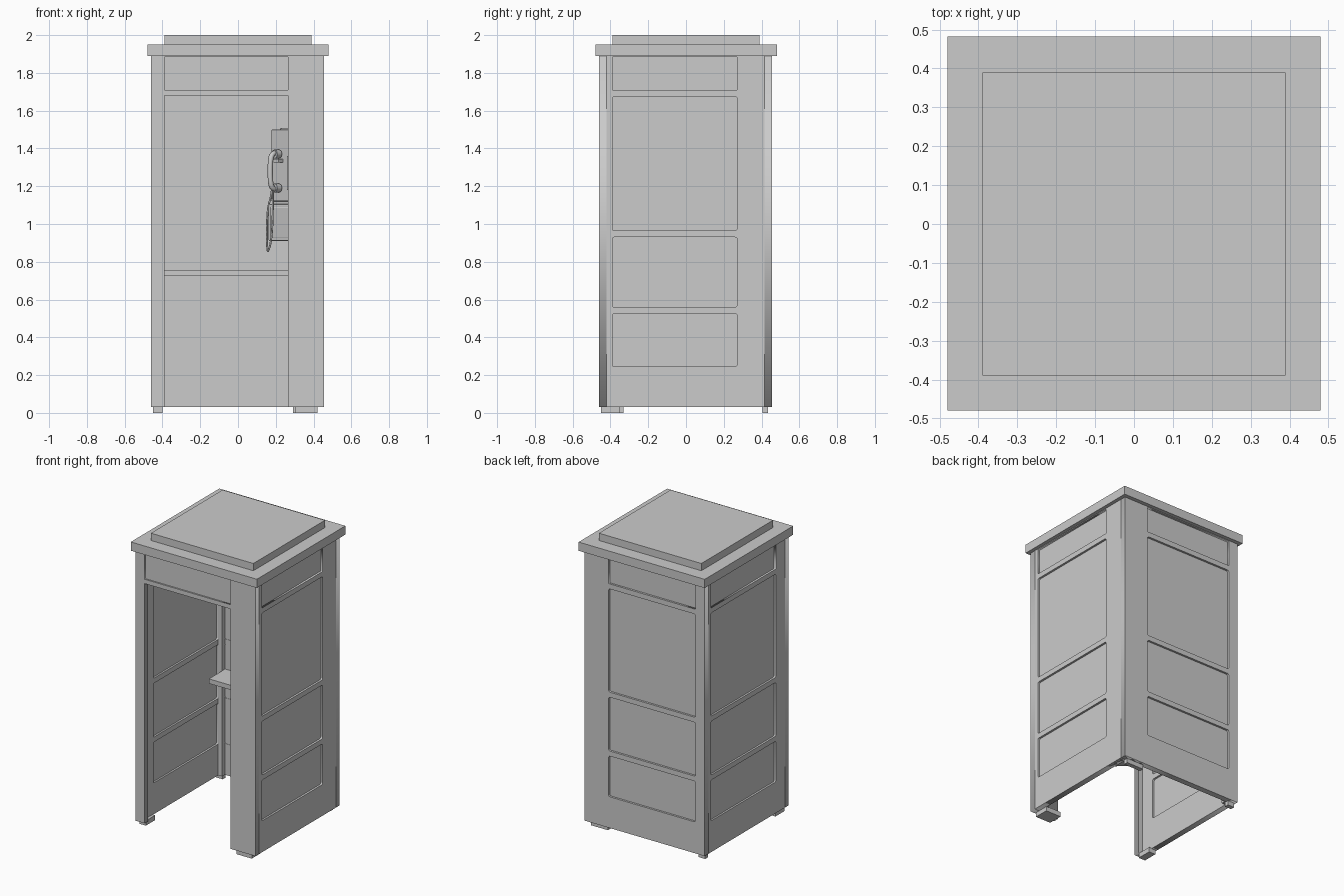
import bpy, bmesh, math
from mathutils import Matrix, Vector

if "Cube" in bpy.data.objects:
    bpy.data.objects.remove(bpy.data.objects["Cube"])

I = Matrix.Identity(4)


def finish(name, bm, mat=I, bevel=0.0):
    bmesh.ops.recalc_face_normals(bm, faces=bm.faces)
    me = bpy.data.meshes.new(name)
    bm.to_mesh(me)
    bm.free()
    ob = bpy.data.objects.new(name, me)
    bpy.context.collection.objects.link(ob)
    ob.matrix_world = mat
    if bevel:
        m = ob.modifiers.new("bevel", 'BEVEL')
        m.width, m.segments = bevel, 2
    return ob


def box(name, x, y, z, mat=I, bevel=0.0):
    bm = bmesh.new()
    bmesh.ops.create_cube(bm, size=1)
    for v in bm.verts:
        v.co = [(r[0] + r[1]) / 2 + c * (r[1] - r[0]) for r, c in zip((x, y, z), v.co)]
    return finish(name, bm, mat, bevel)


def prism(name, pts, z0, z1):
    bm = bmesh.new()
    f = bm.faces.new([bm.verts.new((x, y, z0)) for x, y in pts])
    top = bmesh.ops.extrude_face_region(bm, geom=[f])
    for v in top["geom"]:
        if isinstance(v, bmesh.types.BMVert):
            v.co.z = z1
    return finish(name, bm)


def rounded(u0, u1, z0, z1, r=0.01, n=3):
    pts = []
    for cu, cz, a in ((u1 - r, z1 - r, 0), (u0 + r, z1 - r, 90), (u0 + r, z0 + r, 180), (u1 - r, z0 + r, 270)):
        for i in range(n + 1):
            t = math.radians(a + 90 * i / n)
            pts.append((cu + r * math.cos(t), cz + r * math.sin(t)))
    return pts


def frame(name, outline, holes, thickness, mat):
    # flat filled outline with cut-outs, extruded to a wall
    cu = bpy.data.curves.new(name + "_profile", 'CURVE')
    cu.dimensions, cu.fill_mode, cu.extrude = '2D', 'BOTH', thickness / 2
    for pts in [outline] + holes:
        s = cu.splines.new('POLY')
        s.points.add(len(pts) - 1)
        for p, (u, z) in zip(s.points, pts):
            p.co = (u, z, 0, 1)
        s.use_cyclic_u = True
    tmp = bpy.data.objects.new(name + "_tmp", cu)
    bpy.context.collection.objects.link(tmp)
    bpy.context.view_layer.update()
    dg = bpy.context.evaluated_depsgraph_get()
    me = bpy.data.meshes.new_from_object(tmp.evaluated_get(dg))
    bpy.data.objects.remove(tmp)
    bm = bmesh.new()
    bm.from_mesh(me)
    bmesh.ops.remove_doubles(bm, verts=bm.verts, dist=1e-5)
    return finish(name, bm, mat)


def tube(name, pts, radius, mat=I, smooth_path=True):
    cu = bpy.data.curves.new(name, 'CURVE')
    cu.dimensions, cu.bevel_depth, cu.bevel_resolution = '3D', radius, 2
    cu.use_fill_caps, cu.resolution_u = True, 6
    s = cu.splines.new('NURBS' if smooth_path else 'POLY')
    s.points.add(len(pts) - 1)
    for p, c in zip(s.points, pts):
        p.co = (*c, 1)
    if smooth_path:
        s.order_u, s.use_endpoint_u = 3, True
    ob = bpy.data.objects.new(name, cu)
    bpy.context.collection.objects.link(ob)
    ob.matrix_world = mat
    return ob


def rect(u0, u1, z0, z1):
    return [(u0, z0), (u1, z0), (u1, z1), (u0, z1)]


Z0, Z1, T = 0.03, 1.89, 0.04
ROWS = [(0.245, 0.525), (0.56, 0.93), (0.965, 1.675)]
RX = math.radians(90)


def facing_y(y):
    return Matrix.Translation((0, y, 0)) @ Matrix.Rotation(RX, 4, 'X')


def facing_x(x):
    return Matrix.Translation((x, 0, 0)) @ Matrix.Rotation(RX, 4, 'Z') @ Matrix.Rotation(RX, 4, 'X')


def holes(u0, u1):
    return [rounded(u0, u1, a, b) for a, b in ROWS] + [rect(u0, u1, 1.71, 1.885)]


# front frame with open doorway and header
door = [(-0.46, Z0), (-0.39, Z0), (-0.39, 1.68), (0.265, 1.68), (0.265, Z0), (0.455, Z0), (0.455, Z1), (-0.46, Z1)]
frame("front_frame", door, [rect(-0.39, 0.265, 1.71, 1.885)], T, facing_y(-0.44))
box("front_header_panel", (-0.40, 0.275), (-0.45, -0.435), (1.70, 1.888))

# side and back frames with their inset panels
frame("right_frame", rect(-0.42, 0.415, Z0, Z1), holes(-0.39, 0.27), T, facing_x(0.435))
box("right_panel", (0.427, 0.441), (-0.40, 0.28), (0.23, 1.888))
frame("left_frame", rect(-0.42, 0.415, Z0, Z1), holes(-0.32, 0.385), T, facing_x(-0.44))
box("left_panel", (-0.447, -0.433), (-0.33, 0.395), (0.23, 1.888))
frame("back_frame", rect(-0.46, 0.455, Z0, Z1), holes(-0.39, 0.27), T, facing_y(0.435))
box("back_panel", (-0.40, 0.28), (0.417, 0.441), (0.23, 1.888))

# corner posts
prism("back_right_post", [(0.454, 0.27), (0.454, 0.454), (0.27, 0.454)], Z0, Z1)
prism("front_right_post", [(0.265, -0.42), (0.416, -0.42), (0.416, -0.34)], Z0, Z1)
box("back_left_post", (-0.42, -0.39), (0.385, 0.416), (Z0, Z1))

# roof
box("roof_slab", (-0.48, 0.48), (-0.48, 0.482), (Z1, 1.95))
box("roof_cap", (-0.39, 0.39), (-0.39, 0.39), (1.95, 2.0))

# feet
for name, x, y in (("front_right", (0.305, 0.42), (-0.45, -0.35)), ("front_left", (-0.45, -0.40), (-0.43, -0.33)),
                   ("back_right", (0.29, 0.42), (0.405, 0.435)), ("back_left", (-0.45, -0.40), (0.405, 0.435))):
    box(name + "_foot", x, y, (0, Z0 + 0.003))

# shelf along the back wall
box("shelf", (-0.39, 0.30), (0.24, 0.42), (0.725, 0.757))

# telephone, set diagonally in the back right corner
P = Matrix.Translation((0.33, 0.33, 0)) @ Matrix.Rotation(math.radians(-45), 4, 'Z')
box("phone_backplate", (-0.12, 0.12), (-0.03, 0.05), (0.915, 1.505), P)
box("phone_upper_body", (-0.125, 0.125), (-0.095, 0), (1.12, 1.5), P, 0.006)
box("phone_middle_band", (-0.115, 0.115), (-0.085, 0), (1.10, 1.12), P)
box("phone_lower_body", (-0.13, 0.13), (-0.11, 0), (0.91, 1.105), P, 0.006)
box("coin_door", (-0.11, 0.11), (-0.117, -0.10), (0.925, 1.09), P, 0.004)
box("dial_plate", (0.0, 0.105), (-0.101, -0.09), (1.18, 1.36), P)
for r in range(4):
    for c in range(3):
        x, z = 0.015 + c * 0.028, 1.20 + r * 0.036
        box(f"key_{r}_{c}", (x, x + 0.02), (-0.107, -0.10), (z, z + 0.024), P)
box("coin_slot", (0.04, 0.09), (-0.103, -0.09), (1.41, 1.46), P, 0.003)
box("handset_hook", (-0.075, -0.035), (-0.13, -0.09), (1.325, 1.345), P, 0.003)

# handset: curved grip and two cups
hx = -0.055
tube("handset_grip", [(hx, -0.135, 1.375), (hx, -0.165, 1.375), (hx, -0.172, 1.28),
                      (hx, -0.165, 1.185), (hx, -0.135, 1.185)], 0.014, P)
for name, z in (("ear", 1.37), ("mouth", 1.19)):
    tube(name + "piece", [(hx, -0.105, z), (hx, -0.14, z)], 0.024, P, False)

# hanging cord
tube("phone_cord", [(hx, -0.15, 1.18), (hx, -0.15, 1.02), (-0.07, -0.15, 0.90), (-0.09, -0.15, 0.855),
                    (-0.12, -0.13, 0.86), (-0.14, -0.11, 1.08), (-0.12, -0.09, 1.16), (-0.11, -0.09, 1.30)], 0.005, P)
